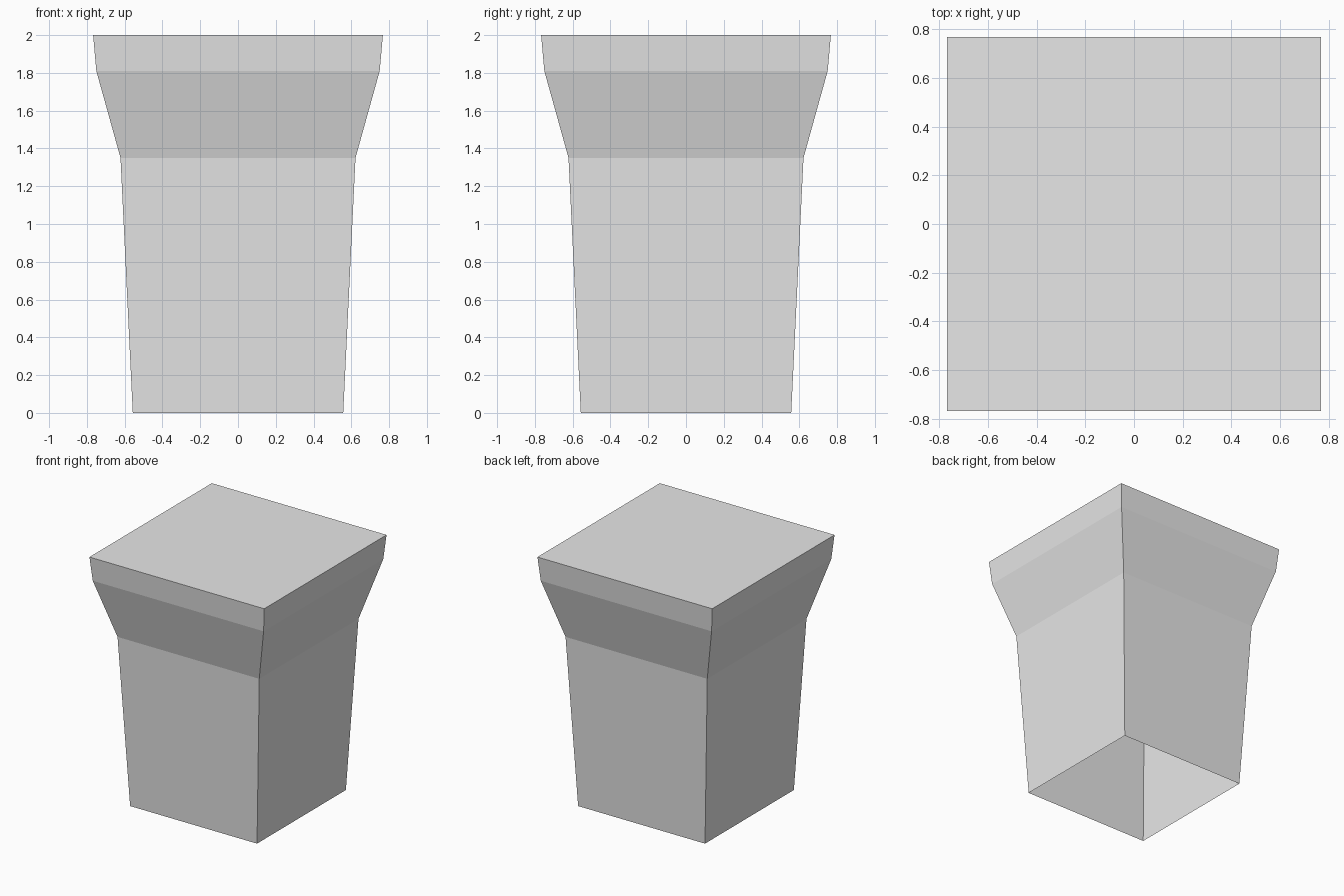
import bpy
import bmesh

default = bpy.data.objects.get("Cube")
if default:
    bpy.data.objects.remove(default, do_unlink=True)

# Plain grey material
grey = bpy.data.materials.new("plain grey")
grey.use_nodes = True
colour = (0.8, 0.8, 0.8, 1.0)
grey.diffuse_color = colour
grey.node_tree.nodes["Principled BSDF"].inputs["Base Color"].default_value = colour

# Square profile: (half width, height) from the foot up to the rim
PROFILE = [(0.557, 0.0), (0.622, 1.35), (0.75, 1.81), (0.767, 2.0)]
CORNERS = [(-1, -1), (1, -1), (1, 1), (-1, 1)]

# Flared square post: tapered shaft, sloped neck and cap, open underneath
bm = bmesh.new()
rings = [[bm.verts.new((x * half, y * half, z)) for x, y in CORNERS]
         for half, z in PROFILE]
for lower, upper in zip(rings, rings[1:]):
    for i in range(4):
        j = (i + 1) % 4
        bm.faces.new((lower[i], lower[j], upper[j], upper[i]))
bm.faces.new(rings[-1])

mesh = bpy.data.meshes.new("square_post")
bm.to_mesh(mesh)
bm.free()
mesh.materials.append(grey)
post = bpy.data.objects.new("square_post", mesh)
bpy.context.collection.objects.link(post)
